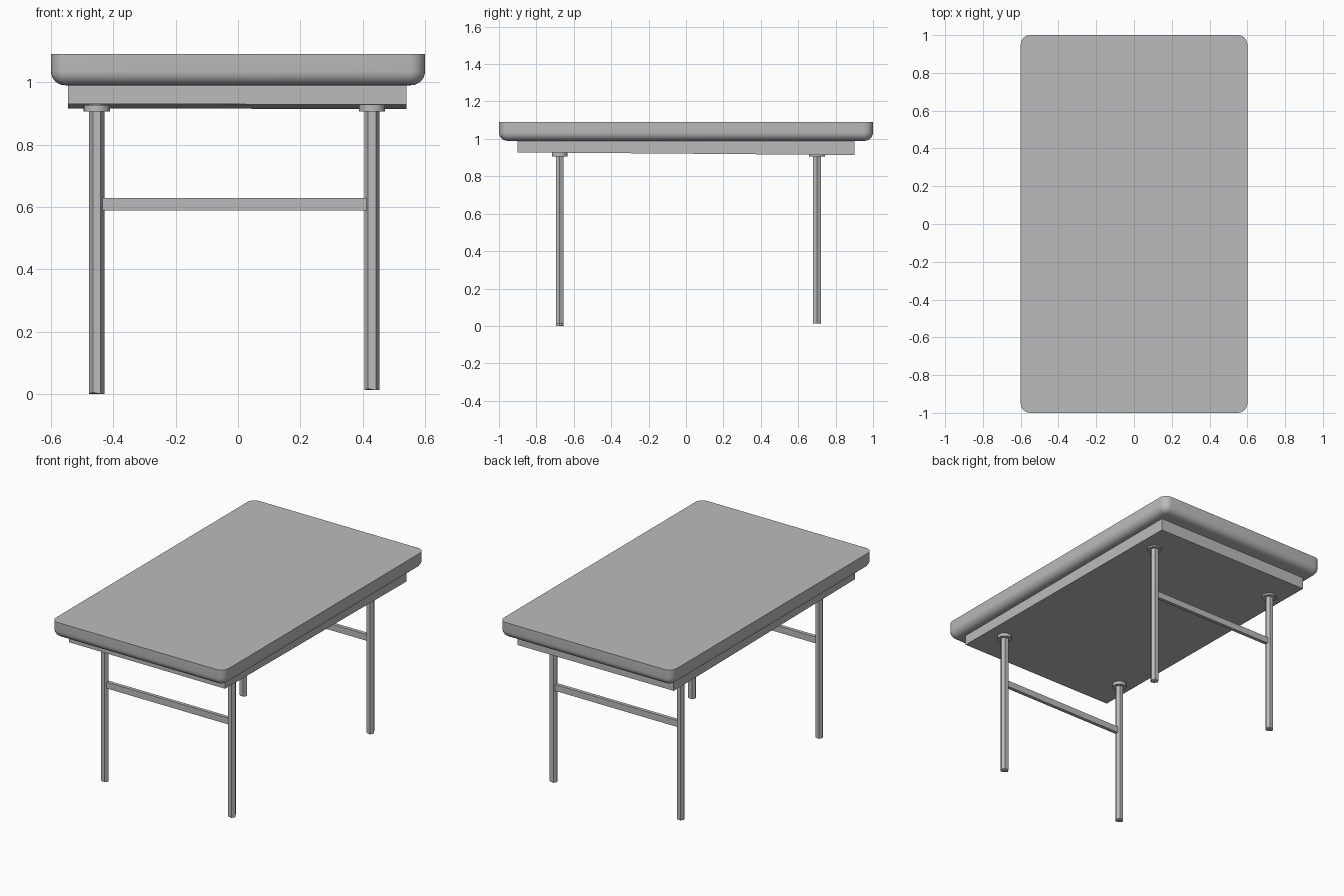
import bpy, bmesh, math
from mathutils import Vector

old = bpy.data.objects.get("Cube")
if old:
    bpy.data.objects.remove(old, do_unlink=True)

grey = bpy.data.materials.new("plain grey")
grey.use_nodes = True
colour = (0.5, 0.5, 0.5, 1)
grey.diffuse_color = colour
grey.node_tree.nodes["Principled BSDF"].inputs["Base Color"].default_value = colour


def finish(name, bm, smooth=None):
    """Turn a bmesh into a named grey object."""
    bmesh.ops.recalc_face_normals(bm, faces=bm.faces)
    mesh = bpy.data.meshes.new(name)
    bm.to_mesh(mesh)
    bm.free()
    mesh.materials.append(grey)
    obj = bpy.data.objects.new(name, mesh)
    bpy.context.collection.objects.link(obj)
    if smooth:
        bpy.ops.object.select_all(action="DESELECT")
        obj.select_set(True)
        bpy.context.view_layer.objects.active = obj
        bpy.ops.object.shade_smooth_by_angle(angle=math.radians(smooth))
    return obj


def box(low, high):
    bm = bmesh.new()
    bmesh.ops.create_cube(bm, size=1)
    low, high = Vector(low), Vector(high)
    for v in bm.verts:
        v.co = (low + high) / 2 + v.co * (high - low)
    return bm


def prism(x, y, low, high, radius, sides, turn=0.0):
    bm = bmesh.new()
    bmesh.ops.create_cone(bm, cap_ends=True, segments=sides, radius1=radius,
                          radius2=radius, depth=high - low)
    for v in bm.verts:
        v.co.rotate(Vector((1, 0, 0)).rotation_difference(
            Vector((math.cos(turn), math.sin(turn), 0))))
        v.co += Vector((x, y, (low + high) / 2))
    return bm


# Table top: rounded vertical corners, rounded lower rim, crisp upper rim
bm = box((-0.6, -1, 0.99), (0.6, 1, 1.09))
upright = [e for e in bm.edges if abs(e.verts[0].co.z - e.verts[1].co.z) > 0.05]
bmesh.ops.bevel(bm, geom=upright, offset=0.05, segments=6, profile=0.5, affect="EDGES")
rim = [e for e in bm.edges if all(v.co.z < 1 for v in e.verts)]
bmesh.ops.bevel(bm, geom=rim, offset=0.045, segments=6, profile=0.5, affect="EDGES")
finish("table_top", bm, 35)

# Apron block with a slightly sloping underside
bm = box((-0.545, -0.9, 0.92), (0.54, 0.9, 1.0))
for v in bm.verts:
    if v.co.z < 0.95:
        v.co.z = 0.922 - 0.008 * v.co.y - 0.002 * v.co.x
finish("apron", bm)

# Legs, mounting flanges and cross bars
left_x, right_x = 0.43, -0.453
for end, y in (("front", -0.675), ("back", 0.70)):
    for side, x in (("left", left_x), ("right", right_x)):
        foot = 0.0 if (end, side) == ("front", "right") else 0.012
        bm = prism(x, y, foot, 0.93, 0.0245, 6, math.pi / 2)
        sole = [e for e in bm.edges if all(v.co.z < 0.1 for v in e.verts)]
        bmesh.ops.bevel(bm, geom=sole, offset=0.005, segments=1, affect="EDGES")
        finish(f"{end}_{side}_leg", bm)
        finish(f"{end}_{side}_flange", prism(x, y, 0.906, 0.926, 0.042, 16), 35)
    bar = box((right_x, y - 0.011, 0.588), (left_x, y + 0.011, 0.628))
    finish(f"{end}_cross_bar", bar)
